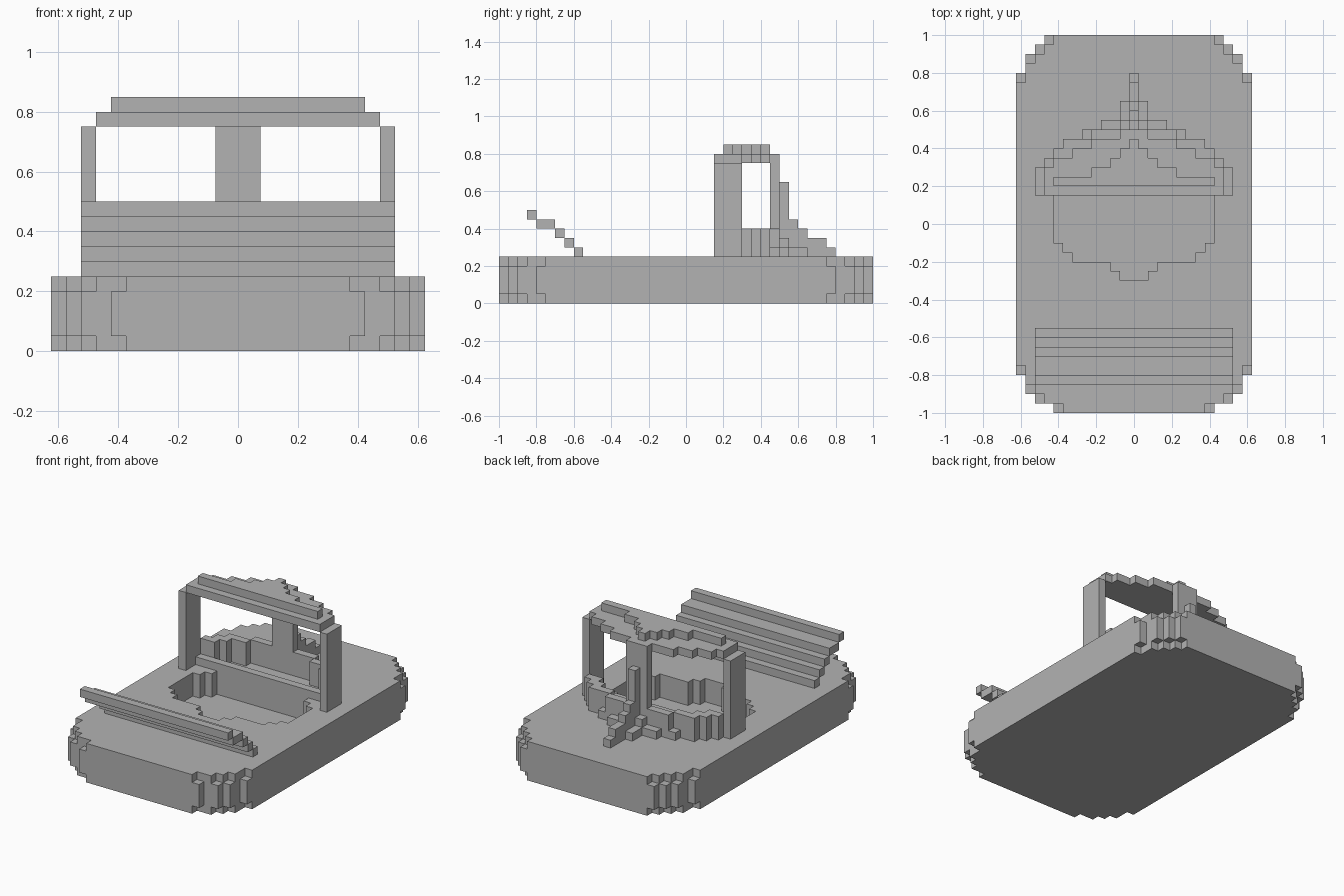
import bpy
import bmesh
import math
from mathutils import Vector

if "Cube" in bpy.data.objects:
    bpy.data.objects.remove(bpy.data.objects["Cube"], do_unlink=True)

CELL = 0.05

grey = bpy.data.materials.new("plain_grey")
grey.use_nodes = True
COLOUR = (0.45, 0.45, 0.45, 1)
grey.diffuse_color = COLOUR
grey.node_tree.nodes["Principled BSDF"].inputs["Base Color"].default_value = COLOUR


def block(y0, y1, z0, z1, outer, inner=0):
    """Cells mirrored across x; outer and inner count cells from the middle column."""
    return {(side * i, j, k) for side in (-1, 1) for i in range(inner, outer + 1)
            for j in range(y0, y1) for k in range(z0, z1)}


def rows(steps, y, z0, z1):
    """Stepped plan: one row of cells per half-width, starting at row y."""
    cells = set()
    for n, half in enumerate(steps):
        cells |= block(y + n, y + n + 1, z0, z1, half)
    return cells


def build(name, cells):
    """Skin the outside of a set of cells and merge the flat areas."""
    bm = bmesh.new()
    verts = {}

    def corner(p):
        if p not in verts:
            verts[p] = bm.verts.new(((p[0] - 0.5) * CELL, p[1] * CELL, p[2] * CELL))
        return verts[p]

    for cell in cells:
        for axis in range(3):
            u, v = (axis + 1) % 3, (axis + 2) % 3
            for d in (0, 1):
                near = list(cell)
                near[axis] += 2 * d - 1
                if tuple(near) in cells:
                    continue
                loop = []
                for a, b in ((0, 0), (1, 0), (1, 1), (0, 1)):
                    p = list(cell)
                    p[axis] += d
                    p[u] += a
                    p[v] += b
                    loop.append(corner(tuple(p)))
                bm.faces.new(loop if d else loop[::-1])
    bmesh.ops.dissolve_limit(bm, angle_limit=math.radians(1),
                             verts=bm.verts[:], edges=bm.edges[:])
    mesh = bpy.data.meshes.new(name)
    bm.to_mesh(mesh)
    bm.free()
    mesh.materials.append(grey)
    obj = bpy.data.objects.new(name, mesh)
    bpy.context.collection.objects.link(obj)
    return obj


# Hull: the middle band bulges one cell past the top and bottom bands at the corners
def hull_layer(front, back, side, z0, z1):
    end = len(front)
    return (rows(front, -20, z0, z1) | rows(back[::-1], 20 - len(back), z0, z1)
            | block(-20 + end, 20 - len(back), z0, z1, side))


mid = hull_layer([8, 10, 11, 11], [9, 10, 11, 11], 12, 1, 4)
edge_front, edge_back = [7, 9, 10, 11, 11], [8, 9, 10, 11, 11]
hull = mid | hull_layer(edge_front, edge_back, 12, 0, 1)
hull |= hull_layer(edge_front, edge_back, 12, 4, 5)

# Cockpit well cut into the deck
hull -= rows([1, 2, 6, 7, 8, 8, 8, 8, 8, 7, 6], -6, 2, 5)
build("hull", hull)

# Stepped front spoiler
spoiler = set()
for z, (y0, y1) in enumerate([(-12, -11), (-13, -12), (-14, -13), (-16, -14), (-17, -16)]):
    spoiler |= block(y0, y1, 5 + z, 6 + z, 10)
build("front_spoiler", spoiler)

# Cabin side posts
build("cabin_posts", block(3, 6, 5, 15, 10, 10))

# Two-layer pointed roof
roof = rows([9, 9, 9, 8, 6, 4, 1], 3, 15, 16)
roof |= rows([8, 4, 2, 1, 0], 4, 16, 17)
build("roof", roof)

# Dashboard bar behind the well
build("dashboard", block(5, 6, 5, 6, 9))

# Low V-shaped windshield wall with its skirt
wall = set()
for y, (inner, outer) in enumerate([(8, 9), (7, 8), (5, 7), (0, 4)]):
    wall |= block(6 + y, 7 + y, 5, 8, outer, inner)
wall |= rows([5, 3, 1, 1], 9, 5, 6) | block(10, 11, 6, 7, 1)
build("windshield_wall", wall)

# Rear centre post and the rib that steps down from it
build("centre_post", block(9, 10, 8, 15, 1))
rib = set()
for y, top in enumerate([13, 9, 8, 7, 7, 6]):
    rib |= block(10 + y, 11 + y, 5, top, 0)
build("centre_rib", rib)
